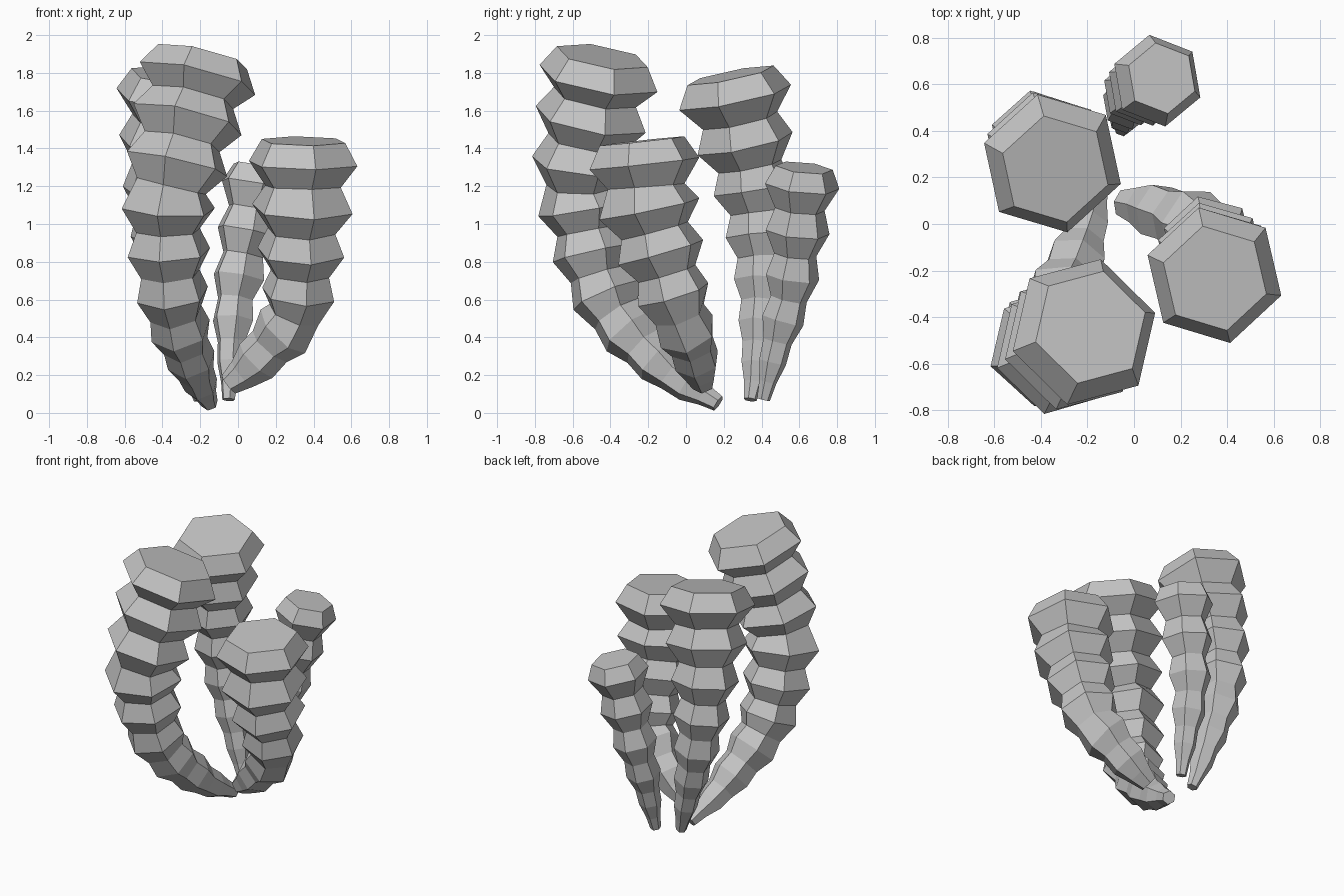
import bpy
import bmesh
import math
from mathutils import Vector

SIDES = 6

cube = bpy.data.objects.get("Cube")
if cube:
    bpy.data.objects.remove(cube, do_unlink=True)

stone = bpy.data.materials.new("pale grey")
stone.use_nodes = True
grey = (0.55, 0.55, 0.55, 1)
stone.diffuse_color = grey
stone.node_tree.nodes["Principled BSDF"].inputs["Base Color"].default_value = grey


def smooth_path(knots, steps=24):
    """Dense Catmull-Rom curve through knots of x, y, z and radius."""
    k = [Vector(p) for p in knots]
    k = [2 * k[0] - k[1]] + k + [2 * k[-1] - k[-2]]
    path = []
    for a, b, c, d in zip(k, k[1:], k[2:], k[3:]):
        for i in range(steps):
            t = i / steps
            path.append(b + 0.5 * t * (c - a + t * (2 * a - 5 * b + 4 * c - d
                                                    + t * (3 * (b - c) + d - a))))
    return path + [k[-2]]


def sample(path, fraction):
    """Point and direction at a fraction of the path's length."""
    lengths = [(q - p).xyz.length for p, q in zip(path, path[1:])]
    goal = fraction * sum(lengths)
    for p, q, length in zip(path, path[1:], lengths):
        if goal <= length:
            break
        goal -= length
    return p.lerp(q, min(goal / length, 1)), (q - p).xyz.normalized()


def add_ring(bm, centre, axis, radius, turn):
    """Polygon ring square to the axis."""
    u = Vector((1, 0, 0))
    u = (u - axis * u.dot(axis)).normalized()
    v = axis.cross(u)
    verts = []
    for i in range(SIDES):
        a = turn + math.tau * i / SIDES
        verts.append(bm.verts.new(centre + radius * (u * math.cos(a) + v * math.sin(a))))
    return verts


def ribbed_column(name, knots, bulges, turn, cap_height):
    """Curved column of alternating wide and narrow rings."""
    path = smooth_path(knots)
    bm = bmesh.new()
    rings = []
    last = 2 * bulges
    for i in range(last + 1):
        t = i / last
        p, axis = sample(path, t ** 1.08)
        # odd rings are the waists between bulges
        waist = 0.92 - 0.2 * min(1, 1.6 * t) if i % 2 else 1
        rings.append(add_ring(bm, p.xyz, axis, p.w * waist, math.radians(turn)))
    # bevelled crown above the last bulge
    rings.append(add_ring(bm, p.xyz + axis * cap_height, axis, p.w * 0.77, math.radians(turn)))
    for low, high in zip(rings, rings[1:]):
        for i in range(SIDES):
            j = (i + 1) % SIDES
            bm.faces.new((low[i], low[j], high[j], high[i]))
    bm.faces.new(rings[0][::-1])
    bm.faces.new(rings[-1])
    mesh = bpy.data.meshes.new(name)
    bm.to_mesh(mesh)
    bm.free()
    mesh.materials.append(stone)
    obj = bpy.data.objects.new(name, mesh)
    bpy.context.collection.objects.link(obj)


# tall column at the front, sweeping out from the shared foot
ribbed_column("front_column", [
    (-.15, .17, .05, .045), (-.23, -.1, .23, .12), (-.34, -.4, .58, .19),
    (-.37, -.53, 1.06, .255), (-.32, -.54, 1.33, .285), (-.21, -.46, 1.79, .33)], 9, 17, .12)

# tall column at the back
ribbed_column("back_column", [
    (-.2, .34, .07, .035), (-.26, .37, .28, .08), (-.37, .4, .74, .155),
    (-.4, .36, 1.18, .22), (-.35, .26, 1.67, .31)], 7, -18, .12)

# middle column on the left side
ribbed_column("left_column", [
    (-.05, .09, .15, .06), (.05, .07, .23, .11), (.2, .02, .39, .155), (.31, -.05, .57, .19),
    (.34, -.19, 1.06, .275), (.345, -.22, 1.32, .3)], 6, -17, .12)

# short column behind
ribbed_column("short_column", [
    (-.05, .41, .07, .035), (-.03, .5, .44, .105), (0, .56, .69, .14),
    (.1, .615, 1.2, .2)], 5, -20, .1)
